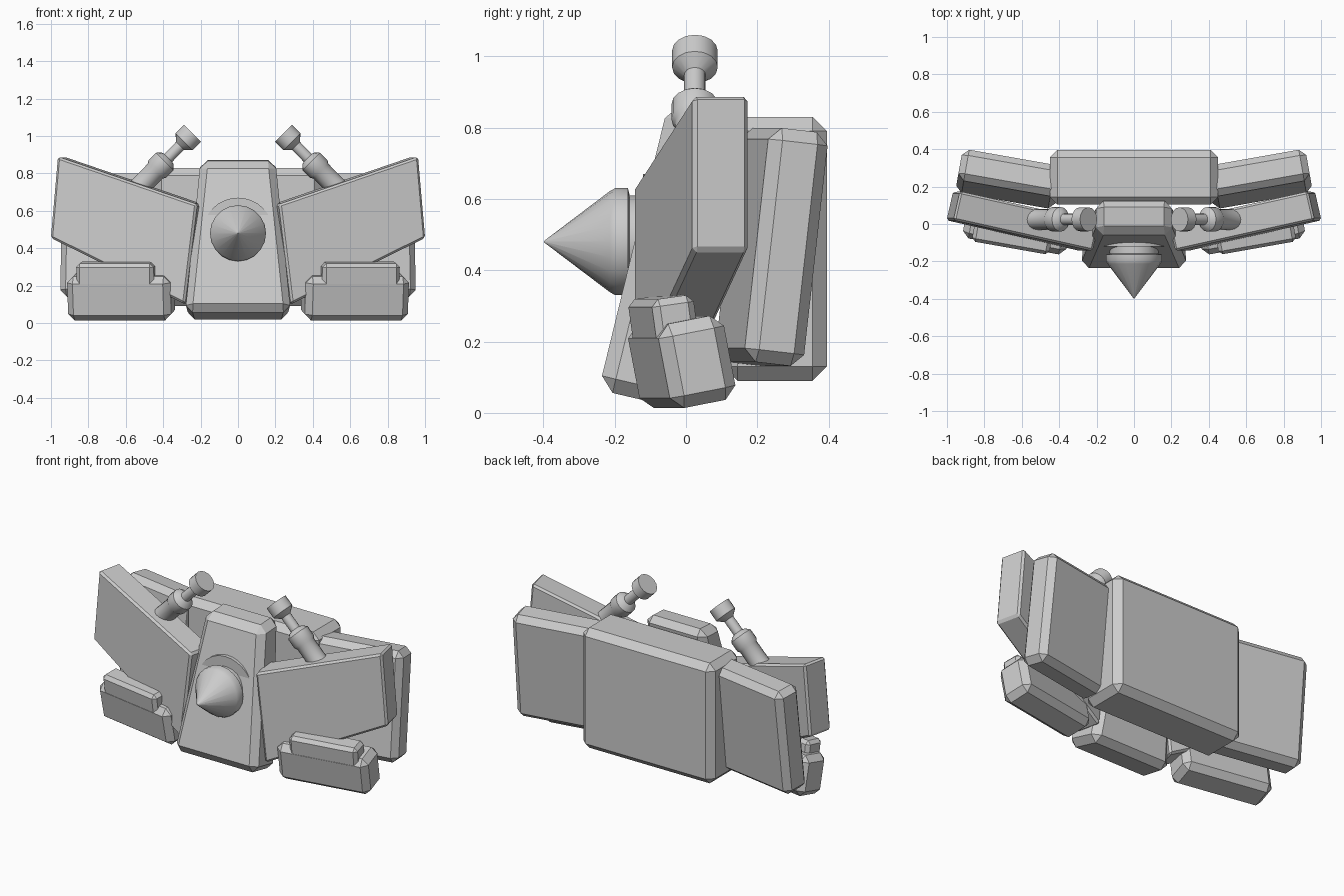
import bpy, bmesh, math
from mathutils import Matrix, Vector, Euler

if "Cube" in bpy.data.objects:
    bpy.data.objects.remove(bpy.data.objects["Cube"])

grey = bpy.data.materials.new("plain grey")
grey.use_nodes = True
GREY = (0.6, 0.6, 0.6, 1)
grey.diffuse_color = GREY
grey.node_tree.nodes["Principled BSDF"].inputs["Base Color"].default_value = GREY


def finish(name, bm, smooth=False):
    bmesh.ops.recalc_face_normals(bm, faces=bm.faces)
    mesh = bpy.data.meshes.new(name)
    bm.to_mesh(mesh)
    bm.free()
    mesh.materials.append(grey)
    ob = bpy.data.objects.new(name, mesh)
    bpy.context.collection.objects.link(ob)
    if smooth:
        bpy.ops.object.select_all(action='DESELECT')
        bpy.context.view_layer.objects.active = ob
        ob.select_set(True)
        bpy.ops.object.shade_smooth_by_angle(angle=math.radians(35))
    return ob


def hexa(name, place, bevel):
    """Chamfered six-sided block; place maps corner signs to a position."""
    bm = bmesh.new()
    bmesh.ops.create_cube(bm, size=2)
    for v in bm.verts:
        v.co = Vector(place(*(round(c) for c in v.co)))
    bmesh.ops.recalc_face_normals(bm, faces=bm.faces)
    bmesh.ops.bevel(bm, geom=bm.edges[:], offset=bevel, segments=1,
                    affect='EDGES', clamp_overlap=True)
    return finish(name, bm)


def block(name, centre, size, bevel, tilt=0, sweep=0, side=1):
    """Box leaned about x, then swept about z, mirrored for side -1."""
    rot = Euler((math.radians(tilt), 0, math.radians(sweep))).to_matrix()

    def place(x, y, z):
        p = rot @ Vector((x * size[0] / 2, y * size[1] / 2, z * size[2] / 2)) + Vector(centre)
        return p.x * side, p.y, p.z
    return hexa(name, place, bevel)


def lathe(name, profile, start, direction, sides):
    """Spin (distance, radius) pairs round an axis."""
    turn = Vector(direction).to_track_quat('Z', 'Y').to_matrix().to_4x4()
    m = Matrix.Translation(start) @ turn
    bm = bmesh.new()
    rings = []
    for t, r in profile:
        rings.append([bm.verts.new(m @ Vector((r * math.cos(a), r * math.sin(a), t)))
                      for a in (2 * math.pi * i / sides for i in range(sides))])
    for a, b in zip(rings, rings[1:]):
        for i in range(sides):
            j = (i + 1) % sides
            bm.faces.new((a[i], a[j], b[j], b[i]))
    bm.faces.new(rings[0])
    bm.faces.new(rings[-1])
    return finish(name, bm, smooth=True)


# Rear centre pack
block("rear_pack", (0, 0.25, 0.46), (0.9, 0.29, 0.74), 0.04)


# Leaning, tapered centre body
def body_corner(x, y, z):
    if z > 0:
        return (x * 0.2, -0.05, 0.865) if y < 0 else (x * 0.2, 0.13, 0.875)
    return (x * 0.285, -0.245, 0.065) if y < 0 else (x * 0.27, -0.01, 0.01)


hexa("centre_body", body_corner, 0.04)

# Nose cone with its collar and backing disc
lathe("nose_cone", [(0, 0.002), (0.185, 0.142), (0.2, 0.15), (0.235, 0.15),
                    (0.24, 0.13), (0.32, 0.13)], (0, -0.398, 0.48), (0, 1, 0), 20)
lathe("nose_backing", [(0, 0.19), (0.12, 0.19)], (0, -0.12, 0.48), (0, 1, 0), 32)

for side, label in ((1, "left"), (-1, "right")):
    # Rear side panel
    block(f"rear_panel_{label}", (0.67, 0.24, 0.465), (0.54, 0.17, 0.66), 0.035,
          tilt=-6.5, sweep=10, side=side)

    # Front wing, swept back and rising outward
    def wing_corner(x, y, z):
        if x * side > 0:
            px, py, pz = (0.965, 0.02, 0.89) if z > 0 else (1.003, 0.02, 0.455)
        else:
            px, py, pz = (0.22, -0.145, 0.635) if z > 0 else (0.285, -0.145, 0.1)
        if y > 0:
            px, py = px - 0.035, py + 0.155
        return side * px, py, pz
    hexa(f"front_wing_{label}", wing_corner, 0.012)

    # Foot and its upper plate
    block(f"foot_{label}", (0.625, -0.012, 0.143), (0.56, 0.19, 0.24), 0.035,
          tilt=11, sweep=10, side=side)
    block(f"foot_plate_{label}", (0.65, -0.063, 0.255), (0.42, 0.12, 0.14), 0.02,
          tilt=8, sweep=10, side=side)

    # Arm: head, rod, joint and sleeve
    lathe(f"arm_{label}", [(0, 0.064), (0.065, 0.064), (0.095, 0.03), (0.185, 0.03),
                           (0.19, 0.045), (0.212, 0.066), (0.27, 0.066),
                           (0.285, 0.056), (0.42, 0.056)],
          (side * 0.243, 0.025, 1.015), (side * 0.7, 0, -0.71), 16)
